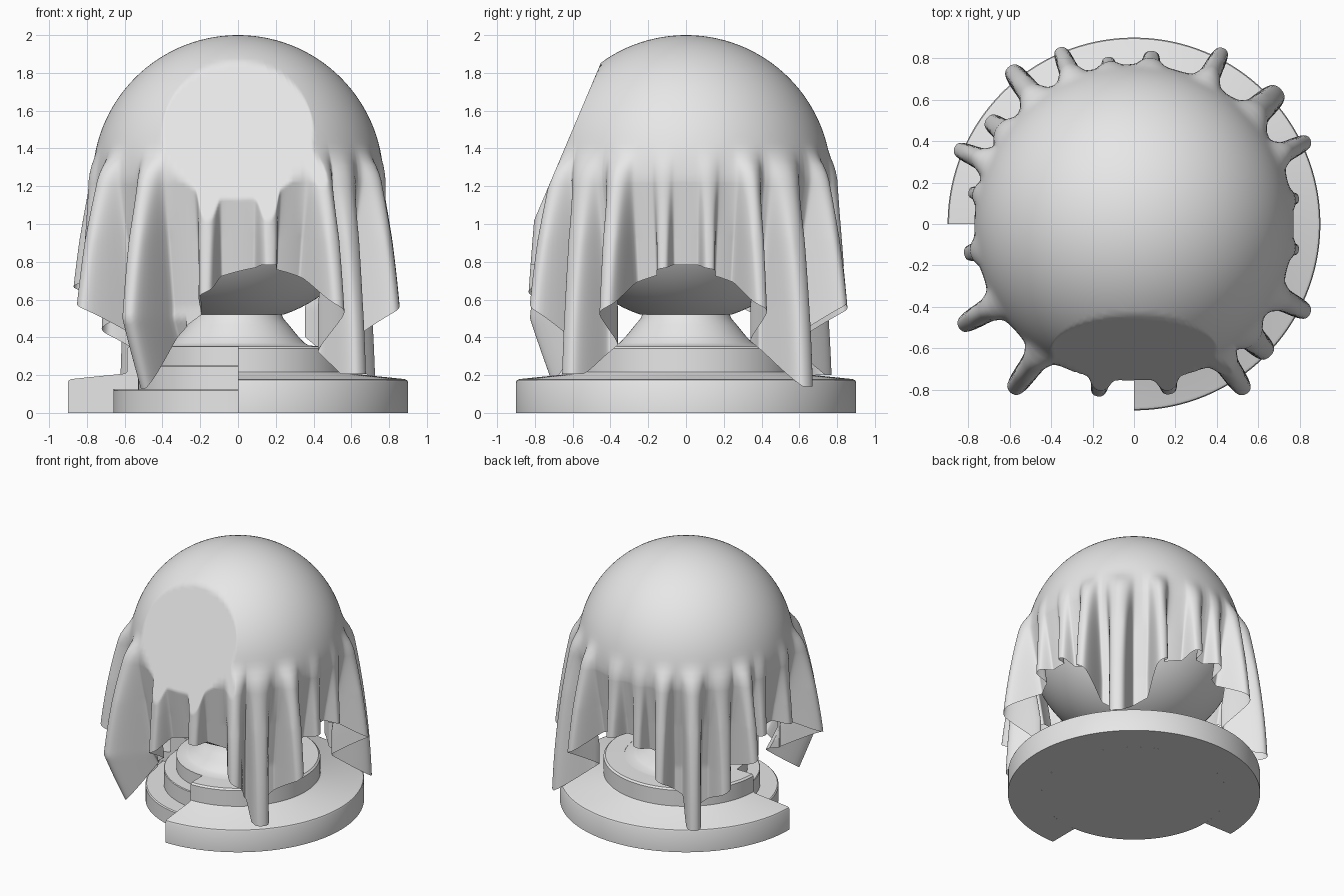
import bpy, bmesh, math
from mathutils import Vector

if "Cube" in bpy.data.objects:
    bpy.data.objects.remove(bpy.data.objects["Cube"])

CENTRE = Vector((0, 0, 1.23))
CUT = Vector((0, -0.92, 0.39)).normalized()   # tilt of the flat disc on the front

grey = bpy.data.materials.new("light grey")
grey.diffuse_color = (0.8, 0.8, 0.8, 1)
grey.use_nodes = True
grey.node_tree.nodes["Principled BSDF"].inputs["Base Color"].default_value = grey.diffuse_color


def finish(name, bm, angle):
    bmesh.ops.recalc_face_normals(bm, faces=bm.faces)
    me = bpy.data.meshes.new(name)
    bm.to_mesh(me)
    bm.free()
    ob = bpy.data.objects.new(name, me)
    bpy.context.collection.objects.link(ob)
    me.materials.append(grey)
    bpy.ops.object.select_all(action='DESELECT')
    ob.select_set(True)
    bpy.context.view_layer.objects.active = ob
    bpy.ops.object.shade_smooth_by_angle(angle=math.radians(angle))
    return ob


def flatten(p, dist):
    """Press points beyond the front cutting plane onto it."""
    d = (p - CENTRE).dot(CUT) - dist
    return p - CUT * d if d > 0 else p


def revolve(name, profile, start=0, sweep=360, closed=False, steps=96, cut=None):
    bm = bmesh.new()
    n = len(profile)
    full = sweep == 360
    rings = []
    for i in range(steps if full else steps + 1):
        a = math.radians(start + sweep * i / steps)
        ring = []
        for r, z in profile:
            p = Vector((r * math.cos(a), r * math.sin(a), z))
            ring.append(bm.verts.new(flatten(p, cut) if cut else p))
        rings.append(ring)
    for i in range(steps):
        A, B = rings[i], rings[(i + 1) % len(rings)]
        for j in range(n if closed else n - 1):
            k = (j + 1) % n
            bm.faces.new((A[j], B[j], B[k], A[k]))
    if not full:                       # flat end faces of the wedge
        bm.faces.new(rings[0])
        bm.faces.new(rings[-1])
    bmesh.ops.remove_doubles(bm, verts=bm.verts, dist=1e-5)
    return finish(name, bm, 35)


# Inner stepped core with neck
revolve("base_core", [(0, 0), (0.66, 0), (0.66, 0.118), (0.652, 0.125), (0.53, 0.125),
                      (0.53, 0.245), (0.525, 0.25), (0.44, 0.25), (0.44, 0.352),
                      (0.375, 0.357), (0.35, 0.372), (0.31, 0.415), (0.27, 0.465),
                      (0.24, 0.5), (0.23, 0.525), (0, 0.525)])

# Outer base ring, open in the front left quarter
revolve("base_ring", [(0.66, 0), (0.9, 0), (0.9, 0.163), (0.895, 0.173), (0.883, 0.179),
                      (0.6, 0.208), (0.588, 0.216), (0.588, 0.34), (0.575, 0.352),
                      (0.44, 0.354), (0.44, 0.25), (0.53, 0.25), (0.53, 0.125),
                      (0.66, 0.125)], start=-90, sweep=270, closed=True)

# Ball under the cloth
ball = [(0.75 * math.sin(math.pi * i / 48), 1.23 - 0.75 * math.cos(math.pi * i / 48))
        for i in range(49)]
revolve("ball", [(r, z) for r, z in ball if z > 0.515], cut=0.64)

# Draped square cloth: fold angle, outer radius, half width in degrees
FOLDS = [(9, .82, 3), (25.5, .95, 3.8), (42.5, .94, 5.5), (63, .96, 3.8), (84, .86, 3.8),
         (99, .83, 3.3), (113, .93, 3.8), (128.5, .95, 4.5), (144.5, .87, 4.5),
         (157, .96, 3.8), (169, .83, 3), (190, .85, 3.8), (210.5, .99, 4.2),
         (234, 1.01, 4.3), (258, .86, 3.8), (282, .86, 3.8), (303.5, .99, 4.2),
         (316, .90, 5.2), (333, .96, 4.2), (351, .82, 3)]
# Cloth corners: angle and lowest height
CORNERS = [(42.5, .14), (130, .2), (234, .13), (315, .205), (402.5, .14)]
COLS, TOP, HANG = 900, 30, 36


def cloth_radius(th, z):
    if z >= 1.23:
        base = math.sqrt(max(0, 0.77 ** 2 - (z - 1.23) ** 2))
    else:
        base = max(0.67, 0.77 - 0.15 * (1.23 - z))
    if z > 1.42:
        return base
    drop = 1.42 - z
    grow = 1.15 * (1 - math.exp(-drop / 0.45)) * min(1, drop / 0.12)
    square = min(1, drop / 0.5)        # folds turn from soft ridges into round fingers
    extra = 0
    for a, tip, w in FOLDS:
        x = abs((th - a + 180) % 360 - 180) / (w * (1 + 0.4 * math.exp(-drop / 0.25)))
        if x < 3:
            bump = (1 - square) * math.exp(-x * x) + square * (
                math.exp(-x ** 6) * (1 - 0.18 * min(x, 1.2) ** 2))
            extra = max(extra, (tip - min(base, 0.77)) * grow * bump)
    r = base + extra
    if 222 < th < 246 and z < 0.5:     # front left corner swings inward
        r -= 0.5 * (0.5 - z)
    return r


# Hem height follows the cloth's edge length measured around the folds
def ring_point(i):
    th = 360 * i / COLS
    r = cloth_radius(th % 360, 0.6)
    return Vector((r * math.cos(math.radians(th)), r * math.sin(math.radians(th)), 0))


arc = [0]
for i in range(COLS * 2):
    arc.append(arc[-1] + (ring_point(i + 1) - ring_point(i)).length)


def hem(i):
    th = 360 * i / COLS
    if th < CORNERS[0][0]:
        th += 360
    for (a, za), (b, zb) in zip(CORNERS, CORNERS[1:]):
        if a <= th <= b:
            la, lb, l = (arc[round(t * COLS / 360)] for t in (a, b, th))
            u = min(1, max(0, (l - la) / (lb - la)))
            s = 1.67 * math.sqrt(1 + (2 * u - 1) ** 2)
            return max(1.23 - (s - 1.21) * 0.97, za if u < 0.5 else zb)
    return 0.77


bm = bmesh.new()
pole = bm.verts.new((0, 0, 2))
cols = []
for i in range(COLS):
    th = 360 * i / COLS
    a = math.radians(th)
    h = hem(i)
    zs = [1.23 + 0.77 * math.cos(math.pi / 2 * j / TOP) for j in range(1, TOP + 1)]
    zs += [1.23 + (h - 1.23) * j / HANG for j in range(1, HANG + 1)]
    col = []
    for z in zs:
        r = cloth_radius(th, z)
        # flat front disc: limit how far forward the cloth reaches
        limit = -(0.658 - CUT.z * (z - 1.23)) / -CUT.y
        y = max(r * math.sin(a), limit)
        col.append(bm.verts.new((r * math.cos(a), y, z)))
    cols.append(col)
for i in range(COLS):
    A, B = cols[i], cols[(i + 1) % COLS]
    bm.faces.new((pole, A[0], B[0]))
    for j in range(len(A) - 1):
        bm.faces.new((A[j], A[j + 1], B[j + 1], B[j]))
finish("cloth", bm, 80)
